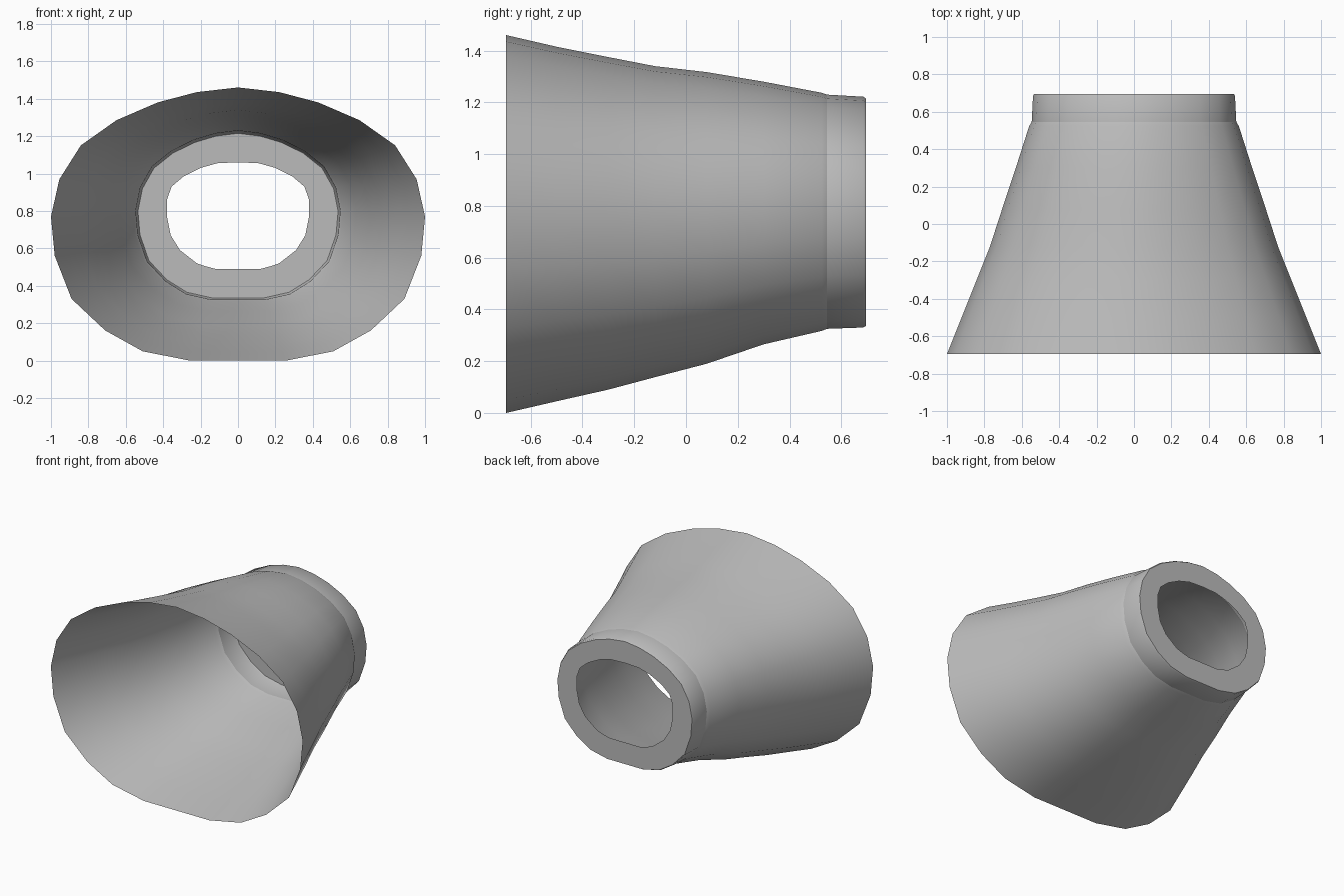
import bpy, bmesh, math

if "Cube" in bpy.data.objects:
    bpy.data.objects.remove(bpy.data.objects["Cube"])

grey = bpy.data.materials.new("plain_grey")
grey.diffuse_color = (0.5, 0.5, 0.5, 1)
grey.use_nodes = True
grey.node_tree.nodes["Principled BSDF"].inputs["Base Color"].default_value = grey.diffuse_color

# Right half of the oval cross-section: x as share of half width, z as share of height
HALF = [(0, 1), (.22, .983), (.43, .945), (.65, .88), (.84, .788), (.955, .664),
        (1, .527), (.98, .384), (.89, .226), (.71, .11), (.51, .034), (.26, 0), (0, 0)]

# Right half of the opening in the narrow end
HOLE = [(0, 1.06), (.11, 1.055), (.20, 1.03), (.29, .985), (.355, .93), (.38, .86),
        (.38, .77), (.36, .67), (.31, .59), (.22, .52), (.17, .503), (.12, .49), (0, .49)]


def mirrored(half):
    return half + [(-x, z) for x, z in half[-2:0:-1]]


def oval(y, width, low, high):
    return [(x * width, y, low + z * (high - low)) for x, z in mirrored(HALF)]


def loft(name, rings):
    """Skin consecutive rings with quads, leaving both ends open."""
    bm = bmesh.new()
    loops = [[bm.verts.new(p) for p in ring] for ring in rings]
    n = len(loops[0])
    for a, b in zip(loops, loops[1:]):
        for i in range(n):
            j = (i + 1) % n
            bm.faces.new((a[i], a[j], b[j], b[i]))
    # Outward faces: clockwise rings lofted towards +y
    bm.normal_update()
    top = max(bm.faces, key=lambda f: f.calc_center_median().z)
    if top.normal.z < 0:
        bmesh.ops.reverse_faces(bm, faces=bm.faces[:])
    mesh = bpy.data.meshes.new(name)
    bm.to_mesh(mesh)
    bm.free()
    mesh.materials.append(grey)
    obj = bpy.data.objects.new(name, mesh)
    bpy.context.collection.objects.link(obj)
    bpy.ops.object.select_all(action='DESELECT')
    obj.select_set(True)
    bpy.context.view_layer.objects.active = obj
    bpy.ops.object.shade_smooth_by_angle(angle=math.radians(35))
    return obj


# Flared open sleeve: y, half width, bottom, top
loft("flared_sleeve", [oval(*r) for r in [
    (-.695, 1.0, 0, 1.46), (-.50, .922, .045, 1.415), (-.30, .842, .09, 1.375),
    (-.12, .77, .138, 1.34), (.08, .705, .19, 1.317), (.30, .632, .265, 1.28),
    (.525, .56, .317, 1.237), (.545, .547, .325, 1.23)]])

# Narrow collar, rounded lip and flat end ring around the opening
loft("end_collar", [oval(*r) for r in [
    (.545, .547, .325, 1.23), (.685, .54, .33, 1.222), (.695, .535, .335, 1.215)]]
    + [[(x, .695, z) for x, z in mirrored(HOLE)]])
